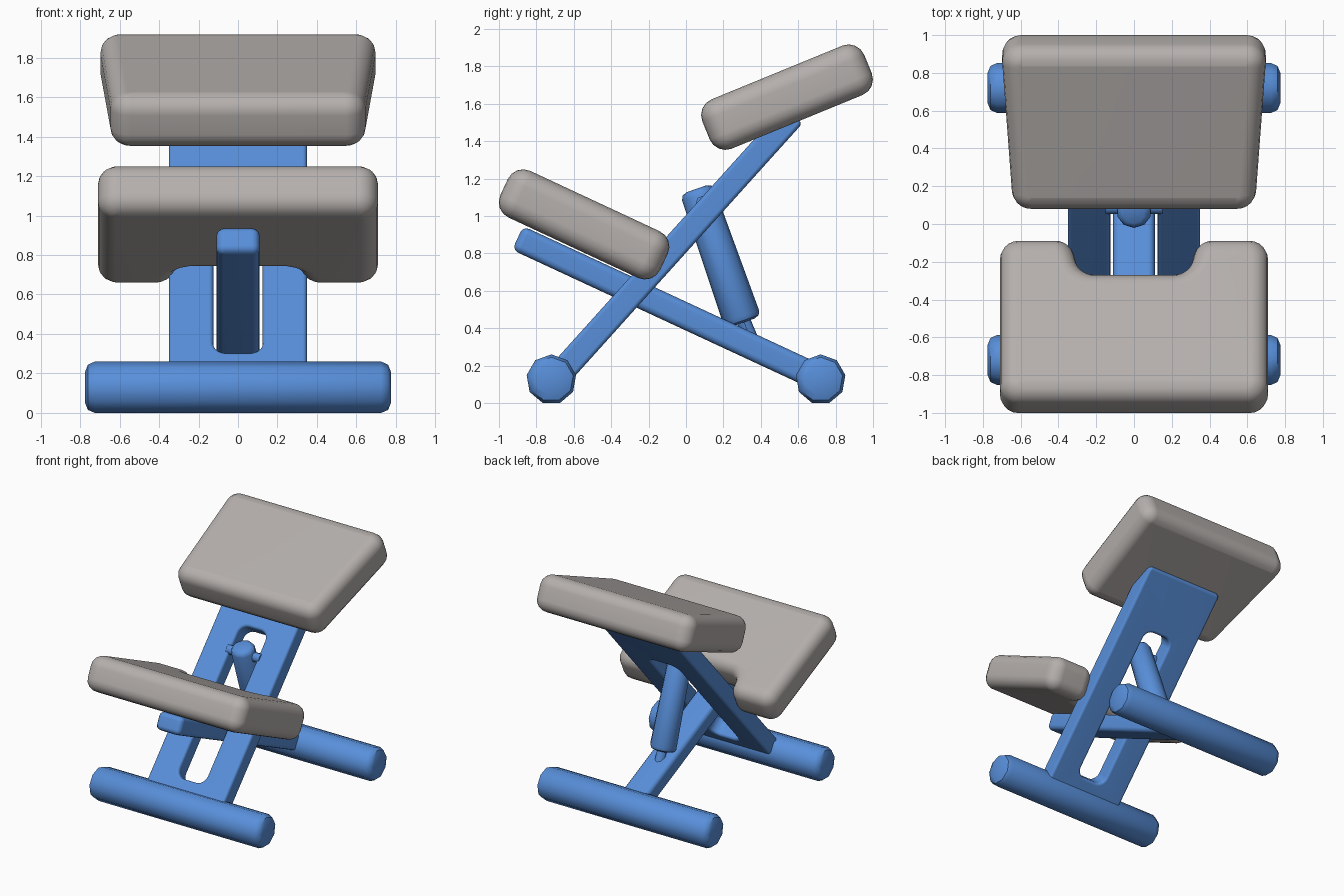
import bpy, bmesh, math
from mathutils import Vector

if "Cube" in bpy.data.objects:
    bpy.data.objects.remove(bpy.data.objects["Cube"])


def material(name, rgb):
    m = bpy.data.materials.new(name)
    m.diffuse_color = (*rgb, 1)
    m.use_nodes = True
    m.node_tree.nodes["Principled BSDF"].inputs["Base Color"].default_value = m.diffuse_color
    return m


BLUE = material("blue frame", (0.098, 0.275, 0.70))
GREY = material("warm grey cushion", (0.46, 0.43, 0.415))


def finish(ob, mat, angle=45):
    ob.data.materials.clear()
    ob.data.materials.append(mat)
    bpy.ops.object.select_all(action='DESELECT')
    bpy.context.view_layer.objects.active = ob
    ob.select_set(True)
    bpy.ops.object.shade_smooth_by_angle(angle=math.radians(angle))


def rounded(pts, r, steps=5):
    """Outline with every corner replaced by an arc of radius r."""
    pts = [Vector((x, y, 0)) for x, y in pts]
    out = []
    for i, p in enumerate(pts):
        u = (pts[i - 1] - p).normalized()
        v = (pts[(i + 1) % len(pts)] - p).normalized()
        half = u.angle(v) / 2
        d = r / math.tan(half)
        c = p + (u + v).normalized() * (r / math.sin(half))
        a, b = (p + u * d - c).normalized(), (p + v * d - c).normalized()
        out += [c + a.slerp(b, k / steps).normalized() * r for k in range(steps + 1)]
    return out


def slab(name, outlines, thick, bevel, loc, tilt, mat, res=3):
    """Soft-edged plate from flat outlines (later ones are holes), tilted about x."""
    cu = bpy.data.curves.new(name, 'CURVE')
    cu.dimensions = '2D'
    cu.fill_mode = 'BOTH'
    cu.extrude = thick / 2 - bevel
    cu.bevel_depth = bevel
    cu.offset = -bevel
    cu.bevel_resolution = res
    for pts in outlines:
        s = cu.splines.new('POLY')
        s.points.add(len(pts) - 1)
        for q, p in zip(s.points, pts):
            q.co = (p.x, p.y, 0, 1)
        s.use_cyclic_u = True
    ob = bpy.data.objects.new(name, cu)
    bpy.context.collection.objects.link(ob)
    bpy.ops.object.select_all(action='DESELECT')
    bpy.context.view_layer.objects.active = ob
    ob.select_set(True)
    bpy.ops.object.convert(target='MESH')
    ob = bpy.context.view_layer.objects.active
    ob.name = name
    bm = bmesh.new()
    bm.from_mesh(ob.data)
    bmesh.ops.remove_doubles(bm, verts=bm.verts, dist=0.0005)
    bmesh.ops.recalc_face_normals(bm, faces=bm.faces)
    bm.to_mesh(ob.data)
    bm.free()
    ob.location = loc
    ob.rotation_euler = (math.radians(tilt), 0, 0)
    finish(ob, mat)
    w = ob.modifiers.new("flat caps", 'WEIGHTED_NORMAL')
    w.keep_sharp = True
    return ob


def rod(name, a, b, r1, r2, sides, bevel, mat):
    """Tube between two points with rounded rims."""
    a, b = Vector(a), Vector(b)
    bm = bmesh.new()
    bmesh.ops.create_cone(bm, cap_ends=True, segments=sides, radius1=r1,
                          radius2=r2, depth=(b - a).length)
    rims = [e for e in bm.edges if any(len(f.verts) > 4 for f in e.link_faces)]
    if bevel:
        bmesh.ops.bevel(bm, geom=rims, offset=bevel, segments=2,
                        profile=0.5, affect='EDGES')
    me = bpy.data.meshes.new(name)
    bm.to_mesh(me)
    bm.free()
    ob = bpy.data.objects.new(name, me)
    bpy.context.collection.objects.link(ob)
    ob.location = (a + b) / 2
    ob.rotation_mode = 'QUATERNION'
    ob.rotation_quaternion = (b - a).to_track_quat('Z', 'Y')
    finish(ob, mat)
    return ob


def box(w0, w1, y0, y1):
    return [(-w0, y0), (w0, y0), (w1, y1), (-w1, y1)]


# seat cushion, slightly wider at the back
slab("seat", [rounded(box(0.64, 0.705, -0.468, 0.468), 0.1)],
     0.285, 0.09, (0, 0.54, 1.635), 22.3, GREY)

# knee cushion with a notch for the main plank
half = [(0.71, -0.472), (0.71, 0.472), (0.34, 0.472), (0.285, 0.272)]
knee = half + [(-x, y) for x, y in reversed(half)]
slab("knee_pad", [rounded(knee, 0.1)],
     0.275, 0.09, (0, -0.545, 0.955), -25, GREY)

# wide slotted plank from the front foot to the seat
slab("main_plank", [rounded(box(0.35, 0.35, -1.03, 0.87), 0.03, 2),
                    rounded(box(0.125, 0.125, -0.845, 0.40), 0.07)],
     0.135, 0.022, (0, -0.01, 0.893), 48, BLUE, 2)

# narrow bar from the rear foot to the knee pad
p, q = Vector((0, 0.72, 0.13)), Vector((0, -0.90, 0.882))
slab("knee_bar", [rounded(box(0.11, 0.11, -(p - q).length / 2, (p - q).length / 2), 0.04, 3)],
     0.14, 0.035, (p + q) / 2,
     math.degrees(math.atan2(p.z - q.z, p.y - q.y)), BLUE, 2)

# nine-sided floor feet
for name, y in (("front_foot", -0.72), ("rear_foot", 0.72)):
    rod(name, (-0.775, y, 0.126), (0.775, y, 0.126), 0.134, 0.134, 9, 0.05, BLUE)

# adjusting strut, its thin piston and the pivot pin in the slot
rod("strut", (0, 0.305, 0.43), (0, 0.055, 1.145), 0.103, 0.092, 10, 0.035, BLUE)
rod("strut_piston", (0, 0.37, 0.29), (0, 0.29, 0.48), 0.038, 0.038, 8, 0, BLUE)
rod("pivot_pin", (-0.15, 0.09, 1.07), (0.15, 0.09, 1.07), 0.038, 0.038, 8, 0, BLUE)
